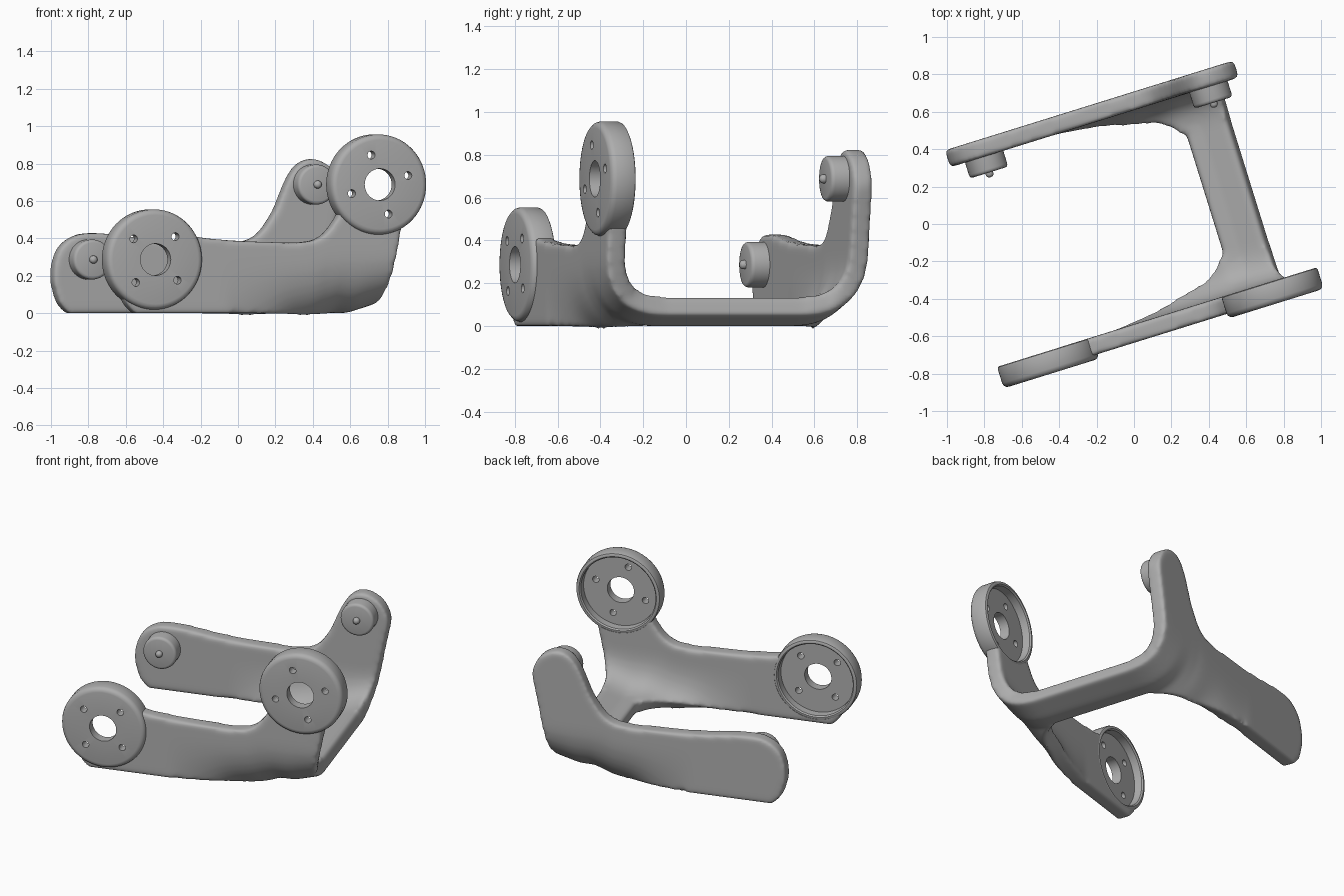
import bpy, bmesh, math

cube = bpy.data.objects.get("Cube")
if cube:
    bpy.data.objects.remove(cube, do_unlink=True)

YAW = 0.3016          # whole bracket is turned about z
MID = 0.035           # symmetry plane between the two arms
ARM = 0.594           # distance from that plane to the arm mid-surface
THICK = 0.095
CURL = 0.26           # how far the lower corner curls inward
WEB = (0.41, 0.65)    # extent of the cross bar
JOINTS = {"lower": (-0.658, 0.287, 48), "upper": (0.598, 0.688, 17)}

grey = bpy.data.materials.new("grey plastic")
grey.use_nodes = True
grey.diffuse_color = (0.42, 0.42, 0.42, 1)
grey.node_tree.nodes["Principled BSDF"].inputs["Base Color"].default_value = grey.diffuse_color


def make(name, bm):
    bmesh.ops.recalc_face_normals(bm, faces=bm.faces)
    mesh = bpy.data.meshes.new(name)
    bm.to_mesh(mesh)
    bm.free()
    mesh.materials.append(grey)
    ob = bpy.data.objects.new(name, mesh)
    ob.rotation_euler.z = YAW
    bpy.context.collection.objects.link(ob)
    return ob


def lathe(bm, cx, cz, profile, closed=False, steps=64):
    """Turn (radius, y) points about an axis along y."""
    rings = []
    for i in range(steps):
        a = math.tau * i / steps
        rings.append([bm.verts.new((cx + r * math.cos(a), y, cz + r * math.sin(a)))
                      for r, y in profile])
    n = len(profile)
    for i in range(steps):
        a, b = rings[i], rings[(i + 1) % steps]
        for j in range(n if closed else n - 1):
            k = (j + 1) % n
            bm.faces.new((a[j], a[k], b[k], b[j]))
    bmesh.ops.remove_doubles(bm, verts=bm.verts, dist=1e-5)
    bmesh.ops.dissolve_degenerate(bm, edges=bm.edges, dist=1e-5)


def rod(bm, cx, cz, r, y0, y1, steps):
    lathe(bm, cx, cz, [(0, y0), (r, y0), (r, y1), (0, y1)], steps=steps)


def smooth(ob, degrees):
    bpy.ops.object.select_all(action="DESELECT")
    ob.select_set(True)
    bpy.context.view_layer.objects.active = ob
    bpy.ops.object.shade_smooth_by_angle(angle=math.radians(degrees))


def cut(ob, cutter):
    cutter.hide_render = True
    cutter.hide_viewport = True
    mod = ob.modifiers.new("cut", "BOOLEAN")
    mod.operation, mod.solver, mod.object = "DIFFERENCE", "EXACT", cutter


def curve(points, x):
    """Smooth interpolation through a few (x, value) points."""
    if x <= points[0][0]:
        return points[0][1]
    if x >= points[-1][0]:
        return points[-1][1]
    i = next(k for k in range(len(points) - 1) if x <= points[k + 1][0])

    def slope(k):
        a, b = points[max(k - 1, 0)], points[min(k + 1, len(points) - 1)]
        return (b[1] - a[1]) / (b[0] - a[0])
    (x0, y0), (x1, y1) = points[i], points[i + 1]
    h = x1 - x0
    t = (x - x0) / h
    return ((2*t**3 - 3*t**2 + 1) * y0 + (t**3 - 2*t**2 + t) * h * slope(i)
            + (3*t**2 - 2*t**3) * y1 + (t**3 - t**2) * h * slope(i + 1))


# Arm outline: top edge, rounded lower tail, rising front edge, inward curl
TOP = [(-.848, .22), (-.835, .29), (-.80, .36), (-.73, .41), (-.65, .428), (-.5, .42),
       (-.3, .395), (0, .38), (.2, .382), (.30, .42), (.39, .54), (.46, .70),
       (.51, .78), (.59, .825), (.68, .80), (.74, .74), (.769, .67)]
TAIL = [(-.848, .17), (-.82, .07), (-.765, 0)]
FRONT = [(.65, .095), (.68, .2), (.73, .45), (.769, .64)]
INWARD = [(-.25, 0), (0, .04), (.16, .094), (.28, .13), (.35, .18), (.39, .235), (.41, CURL)]


def column(u, rows=22):
    """Points (inward offset, z) up one arm at position u."""
    top = curve(TOP, u)
    off = curve(INWARD, u)
    share = off / CURL
    rise = max(0, min(1, (u - .5) / .15))
    foot = curve(TAIL, u) + share * THICK / 2 + rise * THICK / 2
    join = min(.33, foot + .75 * (top - foot))
    bend = foot + (join - foot) * .5 * (1 - share)
    start = 0
    if u > WEB[1]:
        z0 = curve(FRONT, u)
        start = (math.sqrt(max(0, z0 - foot) / (join - foot)) if z0 < join
                 else 1 + (z0 - join) / (top - join))
    pts = []
    for j in range(rows + 1):
        p = start + (2 - start) * j / rows
        if p < 1:
            pts.append((off * (1 - p)**2,
                        (1 - p)**2 * foot + 2 * p * (1 - p) * bend + p * p * join))
        else:
            pts.append((0, join + (p - 1) * (top - join)))
    return pts


# U-shaped bracket: two mirrored arms joined by a cross bar
us = sorted([-.0395 - .8085 * math.cos(math.pi * i / 100) for i in range(101)] + list(WEB))
bm = bmesh.new()
sides = []
for s in (-1, 1):
    grid = [[bm.verts.new((u, MID + s * (ARM - o), z)) for o, z in column(u)] for u in us]
    sides.append(grid)
    for a, b in zip(grid, grid[1:]):
        for j in range(len(a) - 1):
            bm.faces.new((a[j], b[j], b[j + 1], a[j + 1]))
for i in range(len(us) - 1):
    if us[i] >= WEB[0] and us[i + 1] <= WEB[1]:
        bm.faces.new((sides[0][i][0], sides[0][i + 1][0], sides[1][i + 1][0], sides[1][i][0]))
bracket = make("bracket_frame", bm)
mod = bracket.modifiers.new("thickness", "SOLIDIFY")
mod.thickness, mod.offset = THICK, 0
mod = bracket.modifiers.new("blend", "REMESH")
mod.mode, mod.voxel_size, mod.use_smooth_shade = "VOXEL", 0.014, True
mod = bracket.modifiers.new("round", "SMOOTH")
mod.factor, mod.iterations = 0.5, 10

# Sockets are cleared from the front arm
bm = bmesh.new()
for cx, cz, _ in JOINTS.values():
    rod(bm, cx, cz, 0.26, -0.75, -0.4, 64)
cut(bracket, make("socket_cutter", bm))

RING = [(.085, -.632), (.238, -.632), (.252, -.629), (.263, -.619), (.268, -.604),
        (.268, -.526), (.264, -.516), (.256, -.512), (.246, -.512), (.238, -.52),
        (.236, -.57), (.085, -.57)]
BOSS = [(0, .493), (.09, .493), (.1, .496), (.105, .503), (.107, .512), (.107, .62), (0, .62)]
PIN = [(0, .466), (.01, .468), (.018, .474), (.021, .482), (.021, .51), (0, .51)]

for label, (cx, cz, turn) in JOINTS.items():
    # Recessed mounting ring with four screw holes
    bm = bmesh.new()
    lathe(bm, cx, cz, RING, closed=True)
    ring = make(label + "_mounting_ring", bm)
    smooth(ring, 35)
    bm = bmesh.new()
    for k in range(4):
        a = math.radians(turn + 90 * k)
        rod(bm, cx + .165 * math.cos(a), cz + .165 * math.sin(a), .021, -.7, -.5, 20)
    cut(ring, make(label + "_screw_cutter", bm))

    # Pivot boss and pin on the back arm
    for part, profile in (("pivot_boss", BOSS), ("pivot_pin", PIN)):
        bm = bmesh.new()
        lathe(bm, cx, cz, profile, steps=40)
        smooth(make(label + "_" + part, bm), 40)
